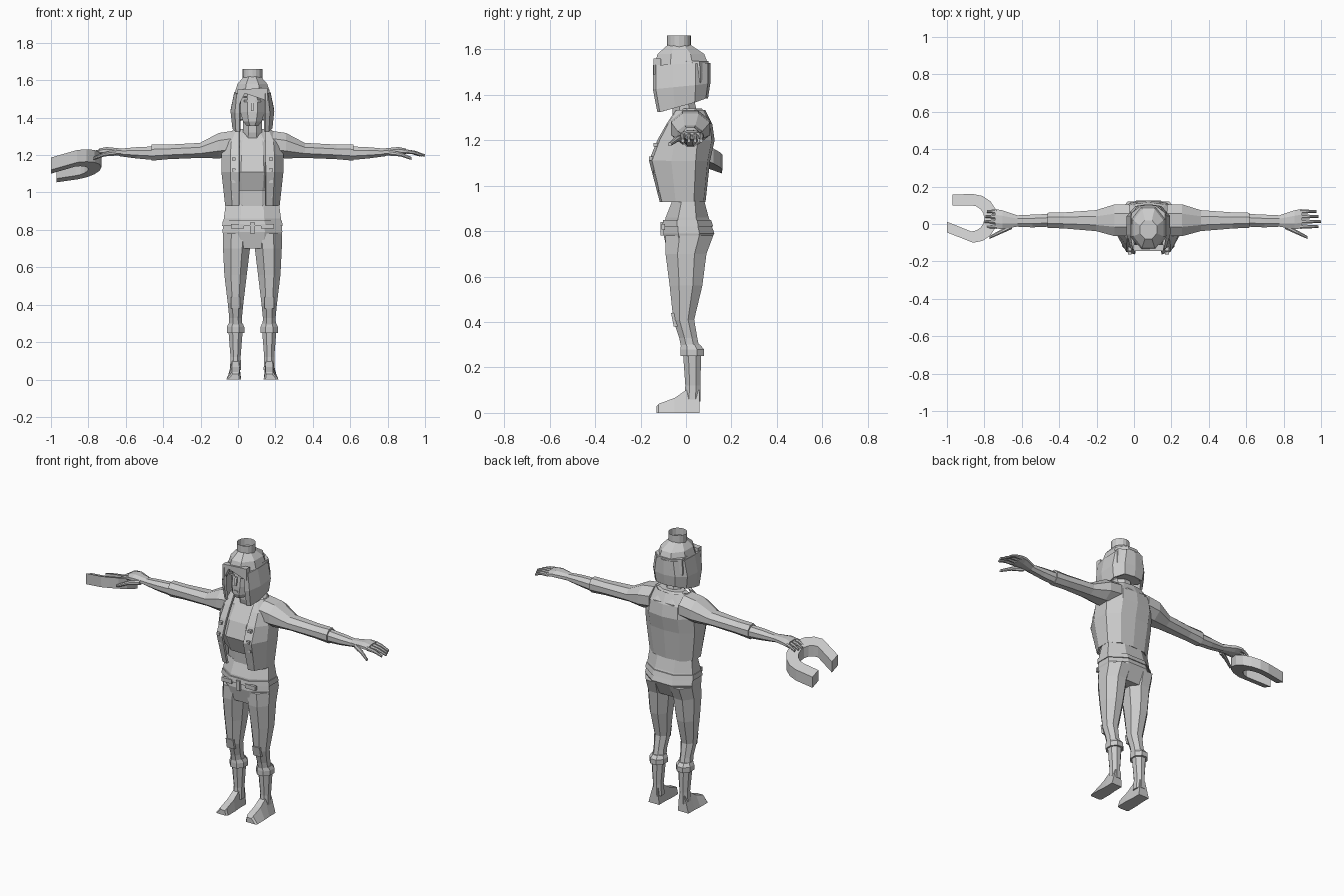
import bpy, bmesh
from math import sin, cos, tan, pi

BODY_X = 0.077  # body centre line
SIDES = (1, -1)  # left, then mirrored right

cube = bpy.data.objects.get("Cube")
if cube:
    bpy.data.objects.remove(cube, do_unlink=True)

grey = bpy.data.materials.new("plain_grey")
grey.use_nodes = True
grey.diffuse_color = (.6, .6, .6, 1)
grey.node_tree.nodes["Principled BSDF"].inputs["Base Color"].default_value = grey.diffuse_color


def skin(name, rings, side=1, thickness=None):
    """Join equal point rings; side -1 mirrors. With a thickness the rings stay open."""
    bm = bmesh.new()
    rows = [[bm.verts.new((BODY_X + side * x, y, z)) for x, y, z in ring] for ring in rings]
    for low, high in zip(rows, rows[1:]):
        quads = list(zip(low, low[1:] + low[:1], high[1:] + high[:1], high))
        for quad in quads[:-1] if thickness else quads:
            bm.faces.new(quad)
    if not thickness:
        bm.faces.new(rows[0])
        bm.faces.new(rows[-1])
    bmesh.ops.recalc_face_normals(bm, faces=bm.faces)
    mesh = bpy.data.meshes.new(name)
    bm.to_mesh(mesh)
    bm.free()
    mesh.materials.append(grey)
    part = bpy.data.objects.new(name, mesh)
    bpy.context.collection.objects.link(part)
    if thickness:
        solid = part.modifiers.new("thickness", 'SOLIDIFY')
        solid.thickness = thickness
        solid.offset = 0


def octagon(width, depth):
    """Eight corners of a flat-sided octagon with the given half sizes."""
    reach = 1 / cos(pi / 8)
    angles = [(i + .5) * pi / 4 for i in range(8)]
    return [(width * reach * cos(a), depth * reach * sin(a)) for a in angles]


def upright(name, rows, side=1):
    """Vertical part from rows of centre x, y, z and half width, half depth."""
    skin(name, [[(x + u, y + v, z) for u, v in octagon(w, d)] for x, y, z, w, d in rows], side)


def sideways(name, rows, side):
    """Part along x from rows of centre x, y, z and half depth, half height."""
    skin(name, [[(x, y + u, z + v) for u, v in octagon(d, h)] for x, y, z, d, h in rows], side)


def trunk(name, rows):
    """Symmetric vertical part from rows of z, half width, front y, back y."""
    upright(name, [(0, (front + back) / 2, z, w, (back - front) / 2) for z, w, front, back in rows])


def wrap(name, rows, opening, thickness, droop=0):
    """Open-fronted shell from trunk rows; the lowest row hangs lower in front."""
    rings = []
    for z, w, front, back in rows:
        half = [(opening, front, z - droop), ((opening + w) / 2, front * .92, z - droop),
                (w, front * .4, z - droop * .7), (w, back * .4, z - droop * .3), (w * .6, back * .9, z)]
        rings.append(half + [(0, back, z)] + [(-x, y, h) for x, y, h in reversed(half)])
        droop *= .4
    skin(name, rings, thickness=thickness)


def block(name, centre, size, side=1, lean=0):
    """Box whose top is shifted along y by lean."""
    x, y, z = centre
    w, d, h = (s / 2 for s in size)
    skin(name, [[(x - w, y - d + lean * k, z + h * k), (x + w, y - d + lean * k, z + h * k),
                 (x + w, y + d + lean * k, z + h * k), (x - w, y + d + lean * k, z + h * k)]
                for k in SIDES], side)


# Torso, short top and open jacket
trunk("belly", [(.88, .13, -.06, .08), (1.03, .12, -.07, .07)])
trunk("short_top", [(1.01, .13, -.1, .08), (1.11, .15, -.14, .09), (1.2, .14, -.11, .1),
                    (1.28, .13, -.06, .1), (1.33, .07, -.03, .07)])
wrap("jacket", [(.93, .14, -.11, .08), (1.11, .16, -.157, .1), (1.2, .16, -.12, .12),
                (1.27, .15, -.08, .11), (1.33, .1, -.04, .08)], opening=.07, thickness=.012)
trunk("shoulder_yoke", [(1.2, .13, -.08, .1), (1.28, .15, -.06, .11), (1.34, .08, -.02, .07)])
for side in SIDES:
    for z in (.98, 1.06, 1.12, 1.18):
        block("jacket_button", (.1, abs(z - 1.12) * .3 - .152, z), (.02, .02, .016), side)

# Neck and face
trunk("neck", [(1.28, .06, -.05, .07), (1.32, .05, -.06, .05), (1.4, .05, -.06, .03)])
trunk("face", [(1.355, .03, -.12, -.04), (1.38, .05, -.13, -.02), (1.43, .065, -.13, .03),
               (1.58, .06, -.11, .05)])
block("nose", (0, -.126, 1.46), (.014, .02, .05), lean=.006)
block("mouth", (0, -.13, 1.4), (.03, .008, .006))
for side in SIDES:
    block("eye", (.03, -.122, 1.49), (.03, .009, .01), side)
    block("brow", (.03, -.12, 1.51), (.04, .009, .006), side)

# Bobbed hair with swept fringe
wrap("hair", [(1.385, .1, -.12, .09), (1.45, .11, -.14, .1), (1.54, .09, -.14, .1)],
     opening=.066, thickness=.014, droop=.06)
trunk("hair_cap", [(1.53, .095, -.14, .1), (1.58, .08, -.125, .08), (1.62, .045, -.08, .02)])
trunk("hair_back", [(1.39, .08, 0, .08), (1.46, .1, -.02, .1), (1.55, .09, -.04, .1)])
fringe = [(-.08, 1.45), (-.04, 1.53), (.08, 1.49), (.08, 1.56), (-.08, 1.55)]
skin("fringe", [[(x, y, z) for x, z in fringe] for y in (-.144, -.11)])

# Open ring on the crown
bpy.ops.mesh.primitive_cylinder_add(vertices=16, radius=.053, depth=.055, end_fill_type='NOTHING',
                                    location=(BODY_X, -.03, 1.634))
crown = bpy.context.object
crown.name = "crown_ring"
crown.data.materials.append(grey)

# Hips, belt and pockets
trunk("hips", [(.7, .14, -.08, .08), (.79, .16, -.1, .125), (.86, .153, -.09, .1),
               (.935, .143, -.06, .08)])
trunk("belt", [(.82, .162, -.105, .12), (.85, .158, -.1, .11)])
block("belt_buckle", (0, -.105, .81), (.026, .014, .06))

# Legs, boots and feet
for side in SIDES:
    block("front_pocket", (.08, -.1, .82), (.07, .016, .025), side)
    upright("trouser_leg", [(.08, .015, .78, .078, .105), (.085, 0, .7, .072, .09),
                            (.09, 0, .56, .06, .072), (.09, -.01, .41, .042, .046),
                            (.09, .01, .33, .034, .04), (.09, .02, .28, .036, .04)], side)
    upright("boot_cuff", [(.09, .02, .3, .038, .042), (.09, .027, .28, .047, .052),
                          (.09, .027, .25, .047, .052)], side)
    upright("boot_shaft", [(.09, .027, .26, .038, .04), (.09, .03, .12, .027, .033),
                           (.09, .027, .05, .03, .036)], side)
    skin("foot", [[(.1 - w, y, 0), (.1 + w, y, 0), (.09 + w / 2, y, top), (.09 - w / 2, y, top)]
                  for y, w, top in ((.06, .036, .1), (0, .036, .1), (-.05, .04, .066),
                                    (-.12, .04, .04), (-.13, .03, .03))], side)
    block("knee_pad", (.09, -.045, .41), (.05, .03, .06), side, lean=-.006)

# Arms and hands
for side in SIDES:
    sideways("upper_arm", [(.1, .02, 1.26, .085, .07), (.18, .02, 1.25, .085, .068),
                           (.28, .018, 1.225, .056, .04), (.45, .019, 1.217, .043, .039),
                           (.54, .02, 1.213, .04, .043)], side)
    sideways("forearm", [(.53, .02, 1.21, .034, .036), (.62, .016, 1.212, .034, .03),
                         (.71, .016, 1.214, .03, .02)], side)
    sideways("palm", [(.7, .016, 1.215, .03, .02), (.78, .023, 1.223, .05, .02),
                      (.82, .028, 1.22, .052, .015)], side)
    grip = 1 if side == 1 else .6  # the gripping hand has bent, shorter fingers
    for finger in range(4):
        y = -.014 + finger * .027
        length = (.112 - abs(finger - 1) * .012) * grip
        sideways("finger", [(.81 + length * f, y, 1.22 - .022 * f * f, .012 - .005 * f, .012 - .005 * f)
                            for f in (0, .5, 1)], side)
    sideways("thumb", [(.73 + .12 * f, -.012 - .06 * f, 1.212 - .03 * f * f, .015 - .007 * f,
                        .015 - .007 * f) for f in (0, .5, 1)], side)

# Open-jaw tool in the right hand, lying on a tilted plane
def jaw_edge(centre, radius, upper_end, lower_end):
    angles = [pi / 2 - i * pi / 8 for i in range(9)]
    return [upper_end] + [(centre + radius * cos(a), .03 + radius * sin(a)) for a in angles] + [lower_end]


def on_plane(point, height):
    x, y = point
    return (x - BODY_X, y, 1.15 + .15 * (x + .85) - .35 * (y - .03) + height)


outer = jaw_edge(-.86, .13, (-.97, .158), (-1, -.045))
inner = jaw_edge(-.87, .07, (-.97, .1), (-1, .012))
skin("open_jaw_tool", [[on_plane(o, -.033), on_plane(o, .033), on_plane(i, .033), on_plane(i, -.033)]
                       for o, i in zip(outer, inner)])
